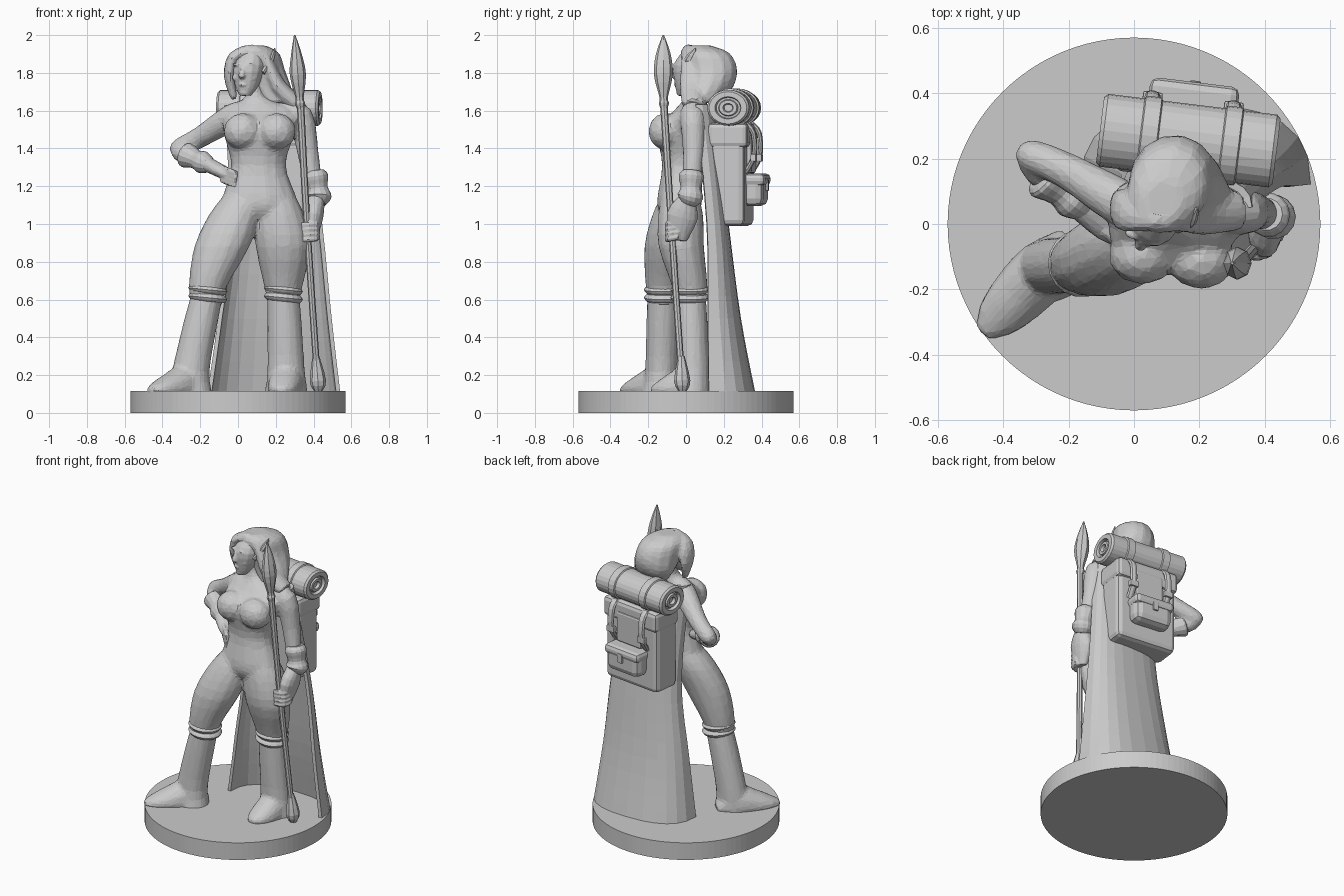
import bpy, bmesh, math
from mathutils import Vector, Matrix

if "Cube" in bpy.data.objects:
    bpy.data.objects.remove(bpy.data.objects["Cube"])

Y, Z = (0, 1, 0), (0, 0, 1)
PACK = Matrix.Translation((.165, .245, 0)) @ Matrix.Rotation(math.radians(-7), 4, 'Z')
FACE = Matrix.Translation((.048, .02, 0)) @ Matrix.Rotation(math.radians(-18), 4, 'Z')


def finish(name, bm, mat=None):
    bmesh.ops.recalc_face_normals(bm, faces=bm.faces)
    me = bpy.data.meshes.new(name)
    bm.to_mesh(me)
    bm.free()
    ob = bpy.data.objects.new(name, me)
    bpy.context.collection.objects.link(ob)
    if mat:
        ob.matrix_world = mat
    return ob


def fuse(name, parts, voxel=.012, keep=.12, smooth=4):
    """Join parts, melt them into one skin and reduce it to sculpted facets."""
    bpy.context.view_layer.update()
    bpy.ops.object.select_all(action='DESELECT')
    for p in parts:
        p.select_set(True)
    ob = bpy.context.view_layer.objects.active = parts[0]
    bpy.ops.object.join()
    ob.name = name
    ob.modifiers.new("melt", 'REMESH').voxel_size = voxel
    s = ob.modifiers.new("soften", 'SMOOTH')
    s.factor, s.iterations = .5, smooth
    ob.modifiers.new("facets", 'DECIMATE').ratio = keep


def spline(pts, steps):
    """Smooth Catmull-Rom curve through points of any dimension."""
    out = []
    for i in range(len(pts) - 1):
        a, b, c, d = (pts[max(i - 1, 0)], pts[i], pts[i + 1], pts[min(i + 2, len(pts) - 1)])
        for k in range(steps):
            t = k / steps
            out.append([q + .5 * t * (r - p + t * (2 * p - 5 * q + 4 * r - s + t * (3 * (q - r) + s - p)))
                        for p, q, r, s in zip(a, b, c, d)])
    return out + [list(pts[-1])]


def tube(name, pts, n=14, ref=Y, axis=None, mat=None, steps=3):
    """Loft ellipses through (x, y, z, side radius, radius along ref)."""
    pts = spline([(*p, p[3]) if len(p) == 4 else p for p in pts], steps)
    bm = bmesh.new()
    rings = []
    for i, p in enumerate(pts):
        t = Vector(axis) if axis else Vector(pts[min(i + 1, len(pts) - 1)][:3]) - Vector(pts[max(i - 1, 0)][:3])
        t.normalize()
        v = Vector(ref)
        v = (v - t * v.dot(t)).normalized()
        u = v.cross(t)
        angs = [2 * math.pi * k / n for k in range(n)]
        rings.append([bm.verts.new(Vector(p[:3]) + u * p[3] * math.cos(w) + v * p[4] * math.sin(w)) for w in angs])
    for r, s in zip(rings, rings[1:]):
        for k in range(n):
            bm.faces.new((r[k], r[(k + 1) % n], s[(k + 1) % n], s[k]))
    bm.faces.new(rings[0])
    bm.faces.new(rings[-1])
    return finish(name, bm, mat)


def ball(name, c, r, mat=None):
    bm = bmesh.new()
    bmesh.ops.create_icosphere(bm, subdivisions=2, radius=1, matrix=Matrix.Translation(c) @ Matrix.Diagonal((*r, 1)))
    return finish(name, bm, mat)


def box(name, c, size, bevel=.015):
    bm = bmesh.new()
    bmesh.ops.create_cube(bm, size=1, matrix=Matrix.Translation(c) @ Matrix.Diagonal((*size, 1)))
    bmesh.ops.bevel(bm, geom=bm.edges[:], offset=bevel, segments=2, profile=.5, affect='EDGES')
    return finish(name, bm, PACK)


# Round base
bm = bmesh.new()
bmesh.ops.create_cone(bm, cap_ends=True, segments=96, radius1=.57, radius2=.57, depth=.115,
                      matrix=Matrix.Translation((0, 0, .0575)))
finish("base", bm)

# Torso with neck, and bust
body = [tube("torso", [(.11, -.03, 1.0, .08, .06), (.115, -.035, 1.1, .2, .12), (.108, -.02, 1.31, .146, .108),
                       (.115, -.025, 1.5, .195, .13), (.135, .025, 1.6, .19, .09), (.095, .05, 1.67, .06),
                       (.075, .05, 1.76, .05)], axis=Z, steps=4)]
for side, x, y in (("right", .025, -.095), ("left", .205, -.11)):
    body.append(ball(side + "_bust", (x, y, 1.49), (.105, .092, .1)))


# Legs, boots with double cuffs, and feet pointing from heel to toe
def leg(side, hip, thigh, knee, ankle, heel, toe):
    h, t, k, a = map(Vector, (hip, thigh, knee, ankle))
    body.append(tube(side + "_leg", [(*h, .09), (*h.lerp(t, .4), .135, .12), (*t, .147, .122), (*k, .102, .095),
                                     (*(k - Vector((0, 0, .1))), .08)], axis=Z))
    boot = tube(side + "_boot", [(k.x, k.y, .64, .085), (*k.lerp(a, .45), .092, .087), (*a, .1, .088),
                                 (a.x, a.y - .01, .09, .118, .1)], axis=Z)
    for j in (0, 1):
        z = .61 + .042 * j
        ring = [(k.x, k.y, z + .02 * i, .104 - .016 * abs(i)) for i in (-1, 0, 1)]
        tube(f"{side}_boot_cuff_{j}", ring, n=18, axis=(.1, 0, 1), steps=2)
    s, e = Vector(heel), Vector(toe)
    sole = [(0, .05, .03), (.3, .092, .12), (.6, .088, .085), (.85, .066, .045), (1, .025, .02)]
    foot = tube(side + "_foot", [(*s.lerp(e, f), .115 + hgt * .2, w, hgt) for f, w, hgt in sole], ref=Z)
    fuse(side + "_boot", [boot, foot], smooth=6)


leg("right", (.03, -.03, 1.17), (-.085, -.1, .88), (-.16, -.12, .67), (-.25, -.13, .22), (-.19, -.05), (-.465, -.335))
leg("left", (.2, -.03, 1.17), (.24, -.025, .88), (.24, .02, .67), (.255, .04, .22), (.27, .1), (.225, -.185))

# Left arm hanging down, flared glove cuff, hand on the shaft
body.append(tube("left_arm", [(.24, .035, 1.61, .045), (.33, .035, 1.57, .068), (.37, .04, 1.38, .057),
                              (.415, .02, 1.12, .042)]))
tube("left_glove_cuff", [(.405, .03, 1.28, .05), (.41, .028, 1.25, .068), (.42, .025, 1.19, .055),
                         (.425, .022, 1.145, .07), (.42, .01, 1.11, .045)])
hand = [tube("left_hand", [(.415, .01, 1.14, .045), (.4, -.02, 1.04, .052, .085), (.385, -.04, .915, .03, .045)])]
for k in range(4):
    z = 1.01 - k * .026
    hand.append(tube(f"left_finger_{k}", [(.42, -.04, z, .017), (.41, -.088, z - .01, .017),
                                          (.345, -.095, z - .015, .016), (.32, -.05, z - .01, .014)],
                     n=7, ref=Z, steps=2))
fuse("left_hand", hand, .007, .15, 2)

# Right arm bent, hand resting on the hip
body.append(tube("right_arm_upper", [(.04, .03, 1.6, .06), (-.04, .065, 1.56, .072), (-.2, .16, 1.46, .056),
                                     (-.315, .21, 1.4, .05), (-.35, .225, 1.38, .024)], ref=Z))
body.append(tube("right_forearm", [(-.33, .22, 1.395, .03), (-.29, .165, 1.37, .05), (-.12, .03, 1.295, .034)], ref=Z))
elbow, wrist = Vector((-.285, .15, 1.37)), Vector((-.15, .045, 1.31))
tube("right_glove_cuff", [(*elbow.lerp(wrist, f), r) for f, r in
                          ((0, .05), (.1, .068), (.45, .05), (.72, .06), (1, .04))], ref=Z)
hand = [tube("right_hand", [(-.17, .055, 1.32, .04), (-.08, -.005, 1.275, .05, .035), (-.01, -.06, 1.245, .025)], ref=Z)]
for k in range(4):
    hand.append(tube(f"right_finger_{k}", [(-.09 + f * .042, -.02 - f * .04, 1.3 - k * .022 - f * .017, .015)
                                           for f in (0, 1, 2)], n=7, ref=Z, steps=1))
fuse("right_hand", hand, .007, .15, 2)
fuse("body", body, smooth=8)

# Head, face, ear and hair
head = [tube("head", [(.038, -.015, 1.68, .03), (.048, .01, 1.74, .066, .07), (.058, .025, 1.84, .085, .093),
                      (.075, .05, 1.925, .05, .06)], axis=Z),
        tube("nose", [(0, -.075, 1.84, .01), (0, -.087, 1.785, .02, .022), (0, -.075, 1.767, .01)], axis=Z, n=8, mat=FACE),
        ball("lips", (0, -.07, 1.738), (.024, .017, .012), FACE),
        ball("chin", (0, -.052, 1.698), (.026, .022, .022), FACE)]
for s, side in ((-1, "right"), (1, "left")):
    head.append(ball(side + "_brow", (s * .033, -.066, 1.845), (.028, .014, .01), FACE))
    head.append(ball(side + "_cheek", (s * .042, -.05, 1.775), (.025, .02, .022), FACE))
fuse("head", head, .006, .15, 2)
tube("left_ear", [(.13, -.01, 1.8, .014, .02), (.175, .02, 1.87, .018, .029), (.195, .05, 1.93, .003)], n=8)
HEAD = (.4, .9, 0)
fuse("hair", [
    tube("hair", [(.085, .065, 1.945, .06, .07), (.1, .1, 1.905, .115, .135), (.115, .13, 1.82, .13, .145),
                  (.14, .13, 1.73, .145, .12), (.19, .09, 1.64, .13, .08)], axis=Z, ref=HEAD),
    tube("right_lock", [(.08, .01, 1.925, .03), (-.02, .03, 1.885, .032, .055), (-.045, .05, 1.78, .03, .06),
                        (-.02, .04, 1.66, .018)]),
    tube("left_lock", [(.08, .0, 1.925, .025), (.145, .03, 1.88, .03, .055), (.21, .035, 1.73, .045, .07),
                       (.32, .04, 1.625, .045, .06)])], .011, .12, 5)

# Spear: shaft, leaf blade and weighted butt
tube("spear_shaft", [(.425, -.018, .115, .018), (.365, -.078, 1, .018), (.331, -.117, 1.63, .02)], n=8)
tube("spear_butt", [(.425, -.018, .115, .022), (.423, -.02, .17, .043), (.412, -.025, .3, .018)], n=8)
tube("spear_blade", [(.331, -.117, 1.61, .018), (.328, -.117, 1.64, .027), (.326, -.118, 1.67, .022),
                     (.317, -.12, 1.79, .043, .05), (.309, -.12, 1.9, .028, .039), (.3, -.12, 2, .004)], n=8)

# Cloak: a half-oval section that flares toward the base (z, centre x, half width, edge y, depth)
levels = spline([(1.63, .145, .205, .05, .09), (1, .2, .235, .11, .105), (.5, .195, .29, .115, .165),
                 (.11, .19, .34, .12, .235)], 4)
bm = bmesh.new()
angs = [math.pi * i / 12 for i in range(13)]
rows = [[bm.verts.new((c - w * math.copysign(abs(math.cos(a)) ** .8, math.cos(a)), y + d * abs(math.sin(a)) ** .75, z))
         for a in angs] for z, c, w, y, d in levels]
for r, s in zip(rows, rows[1:]):
    for i in range(12):
        bm.faces.new((r[i], r[i + 1], s[i + 1], s[i]))
sol = finish("cloak", bm).modifiers.new("thickness", 'SOLIDIFY')
sol.thickness, sol.offset = .022, 0

# Backpack: body, lid, back panel, pocket and straps
box("pack_body", (0, -.005, 1.25), (.42, .19, .52), .03)
box("pack_lid", (0, 0, 1.47), (.435, .215, .13), .025)
box("pack_panel", (0, .095, 1.37), (.2, .04, .2), .012)
box("pack_pocket", (0, .12, 1.175), (.26, .12, .16), .04)
box("pocket_lid", (0, .125, 1.235), (.275, .13, .065), .025)
box("pocket_clasp", (0, .187, 1.205), (.035, .015, .06), .005)
for s, side in ((-1, "right"), (1, "left")):
    tube(side + "_pack_strap", [(s * .125, y, z, .024, .014) for y, z in
                                ((.09, 1.53), (.128, 1.48), (.132, 1.36), (.085, 1.27))], n=8, mat=PACK)
    box(side + "_pack_buckle", (s * .125, .13, 1.35), (.06, .03, .04), .006)


# Bedroll with coiled ends and two bands
def roll(name, prof):
    tube(name, [(x, .01, 1.615, .112 * r, .095 * r) for x, r in prof], n=24, ref=Z, axis=(1, 0, 0), mat=PACK, steps=1)


end = [(.25, .2), (.268, .25), (.268, .42), (.25, .47), (.25, .57), (.272, .62), (.272, .9), (.26, 1)]
roll("bedroll", [(-x, r) for x, r in end] + end[::-1])
for k, x in enumerate((-.12, .13)):
    roll(f"bedroll_band_{k}", [(x - .028, 1), (x - .024, 1.08), (x + .024, 1.08), (x + .028, 1)])
